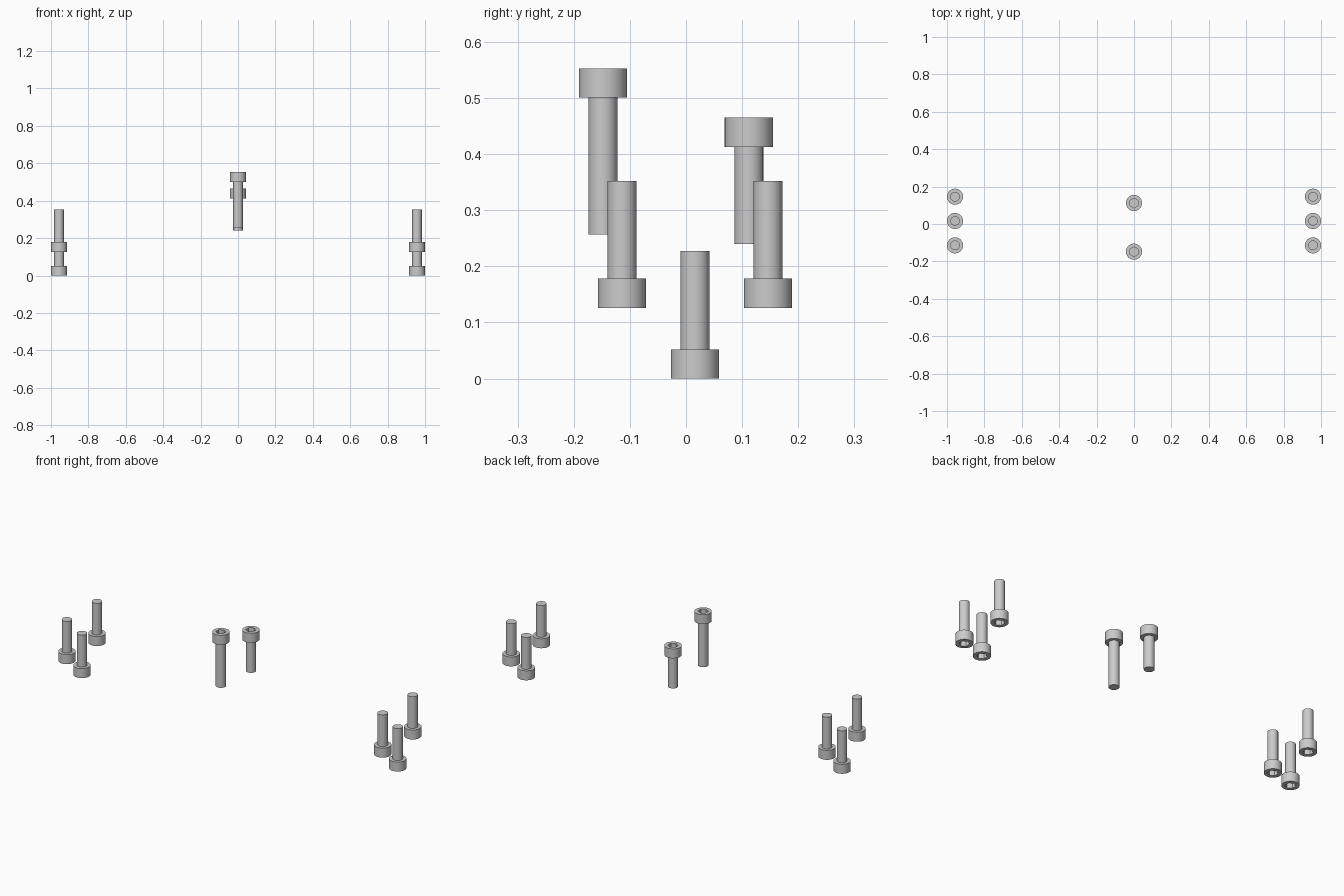
import bpy, bmesh, math

if "Cube" in bpy.data.objects:
    bpy.data.objects.remove(bpy.data.objects["Cube"])

HEAD_R, HEAD_H, SHAFT_R = 0.043, 0.052, 0.0257
SOCKET_R, SOCKET_D = 0.026, 0.028
SEG = 48


def ring(bm, r, z, n=SEG, phase=0.0):
    return [bm.verts.new((r * math.cos(phase + 2 * math.pi * i / n),
                          r * math.sin(phase + 2 * math.pi * i / n), z)) for i in range(n)]


def bridge(bm, a, b):
    n = len(a)
    for i in range(n):
        bm.faces.new((a[i], a[(i + 1) % n], b[(i + 1) % n], b[i]))


def cap_screw(name, x, y, z_head, z_tip):
    """Socket-head screw from its outer head face to the shaft tip (either direction)."""
    s = 1 if z_tip > z_head else -1
    length = abs(z_tip - z_head)
    bm = bmesh.new()
    # shaft and head shell
    rings = [ring(bm, SHAFT_R, length), ring(bm, SHAFT_R, HEAD_H),
             ring(bm, HEAD_R, HEAD_H), ring(bm, HEAD_R, 0)]
    bm.faces.new(rings[0])
    for a, b in zip(rings, rings[1:]):
        bridge(bm, a, b)
    # hexagonal key socket with a point on +y
    rim = ring(bm, SOCKET_R, 0, 6, math.pi / 2)
    floor = ring(bm, SOCKET_R, SOCKET_D, 6, math.pi / 2)
    bridge(bm, rim, floor)
    bm.faces.new(floor)
    # head face around the socket: one fan per hexagon side
    outer, step = rings[3], SEG // 6
    for k in range(6):
        start = SEG // 4 + k * step
        arc = [outer[(start + j) % SEG] for j in range(step + 1)]
        bm.faces.new(arc + [rim[(k + 1) % 6], rim[k]])
    for v in bm.verts:
        v.co = (v.co.x, v.co.y * s, z_head + s * v.co.z)
    bmesh.ops.recalc_face_normals(bm, faces=bm.faces)
    mesh = bpy.data.meshes.new(name)
    bm.to_mesh(mesh)
    bm.free()
    obj = bpy.data.objects.new(name, mesh)
    bpy.context.collection.objects.link(obj)
    obj.location = (x, y, 0)
    bpy.ops.object.select_all(action='DESELECT')
    obj.select_set(True)
    bpy.context.view_layer.objects.active = obj
    bpy.ops.object.shade_smooth_by_angle(angle=math.radians(30))


# three upward-pointing screws at each end
for side, x in (("left", -0.957), ("right", 0.957)):
    cap_screw(side + "_front_screw", x, -0.114, 0.126, 0.352)
    cap_screw(side + "_middle_screw", x, 0.016, 0.0, 0.227)
    cap_screw(side + "_back_screw", x, 0.146, 0.126, 0.352)

# two downward-pointing screws in the centre
cap_screw("centre_front_long_screw", 0, -0.148, 0.553, 0.257)
cap_screw("centre_back_short_screw", 0, 0.112, 0.465, 0.240)
